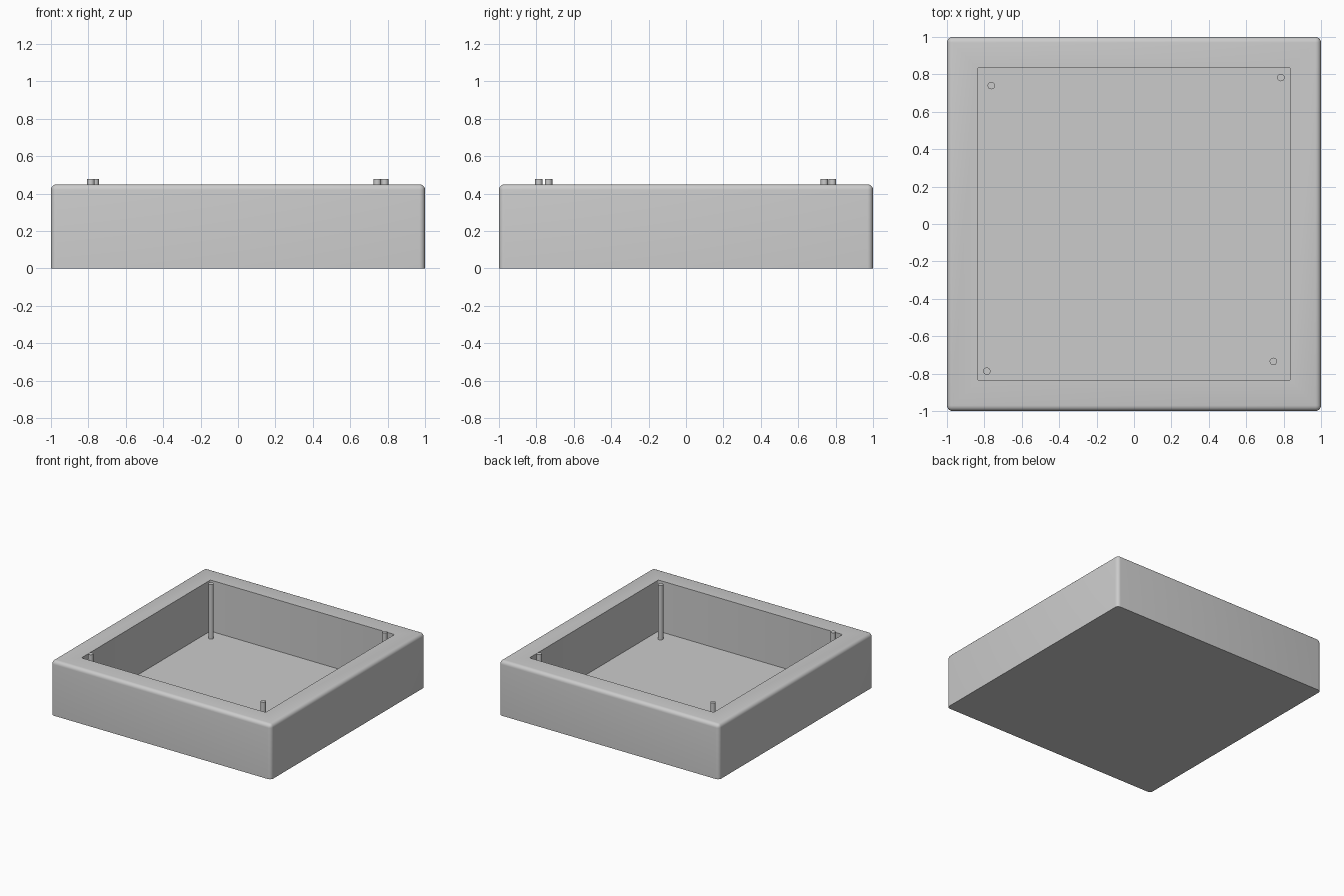
import bpy, bmesh

HEIGHT, FLOOR, INNER, ROUND = 0.45, 0.03, 0.837, 0.03
POST_TOP, POST_RADIUS = 0.478, 0.02

cube = bpy.data.objects.get("Cube")
if cube:
    bpy.data.objects.remove(cube, do_unlink=True)

grey = bpy.data.materials.new("light grey")
grey.use_nodes = True
grey.diffuse_color = (0.6, 0.6, 0.6, 1)
grey.node_tree.nodes["Principled BSDF"].inputs["Base Color"].default_value = (0.6, 0.6, 0.6, 1)


def finish(obj):
    """Apply the material and smooth only the rounded edges."""
    obj.data.materials.append(grey)
    bpy.ops.object.select_all(action="DESELECT")
    obj.select_set(True)
    bpy.context.view_layer.objects.active = obj
    bpy.ops.object.shade_smooth_by_angle(angle=0.61)


def upright(edge):
    a, b = edge.verts
    return abs(a.co.z - b.co.z) > 0.3


# Open tray: rounded block with a square recess
bm = bmesh.new()
bmesh.ops.create_cube(bm, size=2)
for v in bm.verts:
    v.co.z = HEIGHT if v.co.z > 0 else 0
outer = [e for e in bm.edges if max(v.co.z for v in e.verts) > 0]
bmesh.ops.bevel(bm, geom=outer, offset=ROUND, segments=5, profile=0.5, affect="EDGES")

top = max(bm.faces, key=lambda f: f.calc_center_median().z)
bmesh.ops.inset_region(bm, faces=[top], thickness=1 - ROUND - INNER, use_even_offset=True)
recess = bmesh.ops.extrude_face_region(bm, geom=[top])
for v in [g for g in recess["geom"] if isinstance(g, bmesh.types.BMVert)]:
    v.co.z = FLOOR
if top.is_valid:
    bmesh.ops.delete(bm, geom=[top], context="FACES_ONLY")

# Slightly eased upright corners inside the recess
inner = [e for e in bm.edges if upright(e) and all(abs(v.co.x) < 0.9 and abs(v.co.y) < 0.9 for v in e.verts)]
bmesh.ops.bevel(bm, geom=inner, offset=0.01, segments=3, profile=0.5, affect="EDGES")
bmesh.ops.recalc_face_normals(bm, faces=bm.faces)
mesh = bpy.data.meshes.new("tray")
bm.to_mesh(mesh)
bm.free()
tray = bpy.data.objects.new("tray", mesh)
bpy.context.collection.objects.link(tray)
finish(tray)

# Thin corner posts standing on the tray floor
posts = {
    "front_right_post": (-0.787, -0.787),
    "front_left_post": (0.745, -0.735),
    "back_right_post": (-0.763, 0.74),
    "back_left_post": (0.785, 0.783),
}
for name, (x, y) in posts.items():
    bpy.ops.mesh.primitive_cylinder_add(
        vertices=16, radius=POST_RADIUS, depth=POST_TOP - FLOOR,
        location=(x, y, (POST_TOP + FLOOR) / 2))
    post = bpy.context.object
    post.name = name
    finish(post)
